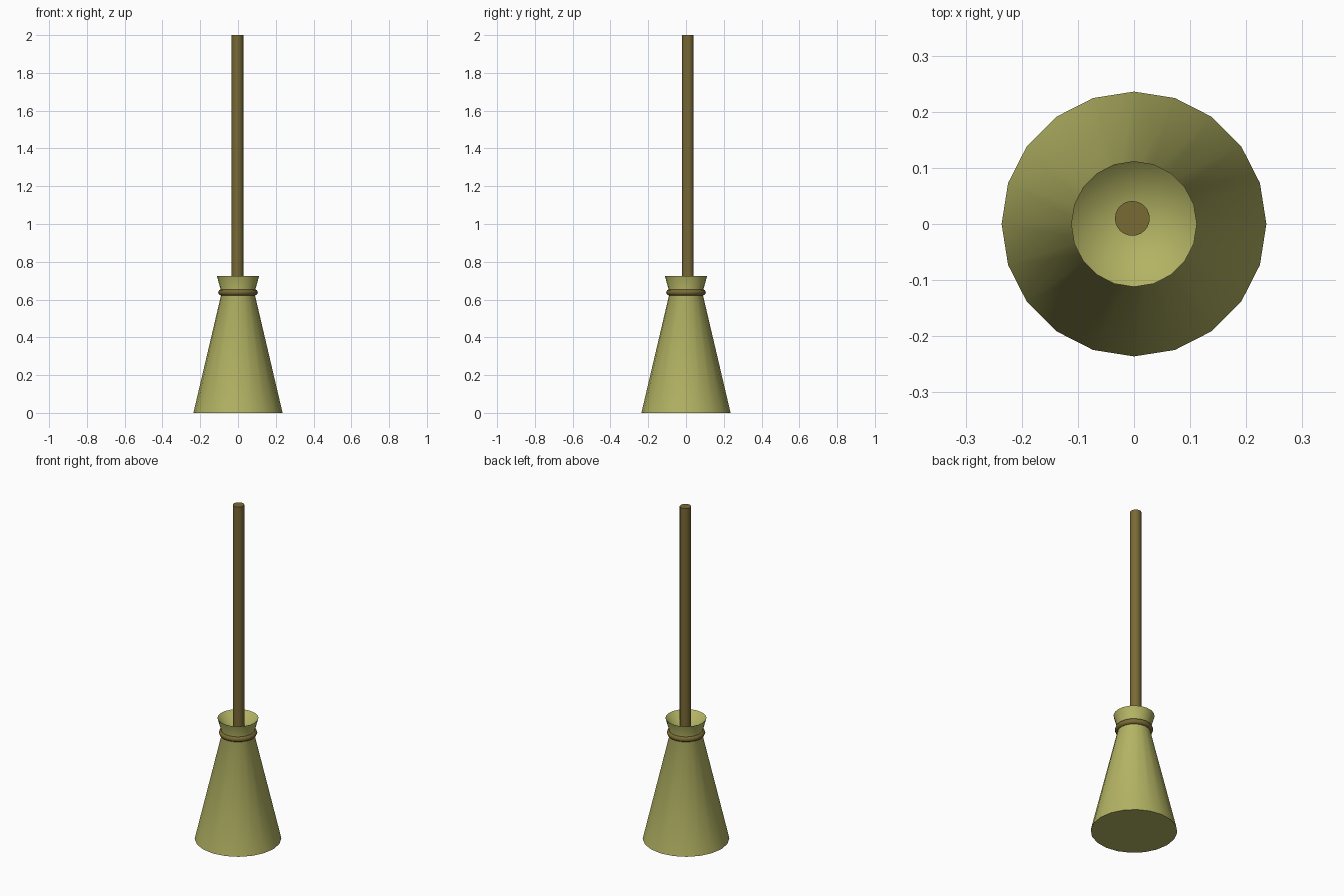
import bpy, bmesh, math

if "Cube" in bpy.data.objects:
    bpy.data.objects.remove(bpy.data.objects["Cube"])


def material(name, rgb):
    m = bpy.data.materials.new(name)
    m.diffuse_color = (*rgb, 1.0)
    m.use_nodes = True
    m.node_tree.nodes["Principled BSDF"].inputs["Base Color"].default_value = m.diffuse_color
    return m


straw = material("straw", (0.45, 0.45, 0.127))
wood = material("wood", (0.19, 0.142, 0.036))


def finish(obj, name, mat, angle):
    obj.name = name
    obj.data.materials.append(mat)
    bpy.ops.object.select_all(action='DESELECT')
    obj.select_set(True)
    bpy.context.view_layer.objects.active = obj
    bpy.ops.object.shade_smooth_by_angle(angle=math.radians(angle))


def lathe(name, profile, sides, mat, angle):
    """Spin (radius, z) points; zero radius closes to a point, first ring is capped."""
    bm = bmesh.new()
    rings = []
    for r, z in profile:
        if r == 0:
            rings.append([bm.verts.new((0, 0, z))] * sides)
        else:
            rings.append([bm.verts.new((r * math.cos(a), r * math.sin(a), z))
                          for a in (2 * math.pi * i / sides for i in range(sides))])
    bm.faces.new(rings[0][::-1])
    for lo, hi in zip(rings, rings[1:]):
        for i in range(sides):
            j = (i + 1) % sides
            quad = [lo[i], lo[j], hi[j], hi[i]]
            bm.faces.new(list(dict.fromkeys(quad)))
    mesh = bpy.data.meshes.new(name)
    bm.to_mesh(mesh)
    bm.free()
    obj = bpy.data.objects.new(name, mesh)
    bpy.context.collection.objects.link(obj)
    finish(obj, name, mat, angle)
    return obj


# Straw head: flared skirt, pinched neck, and a funnel sunk into the top
lathe("bristles", [(0.236, 0), (0.087, 0.635), (0.112, 0.725), (0, 0.62)],
      20, straw, 40)

# Binding cord around the neck
bpy.ops.mesh.primitive_torus_add(major_segments=20, minor_segments=8,
                                 major_radius=0.088, minor_radius=0.017,
                                 location=(0, 0, 0.638))
finish(bpy.context.object, "binding", wood, 60)

# Handle, slightly off-centre
bpy.ops.mesh.primitive_cylinder_add(vertices=24, radius=0.031, depth=1.4,
                                    location=(-0.003, 0.01, 1.3))
finish(bpy.context.object, "handle", wood, 40)
